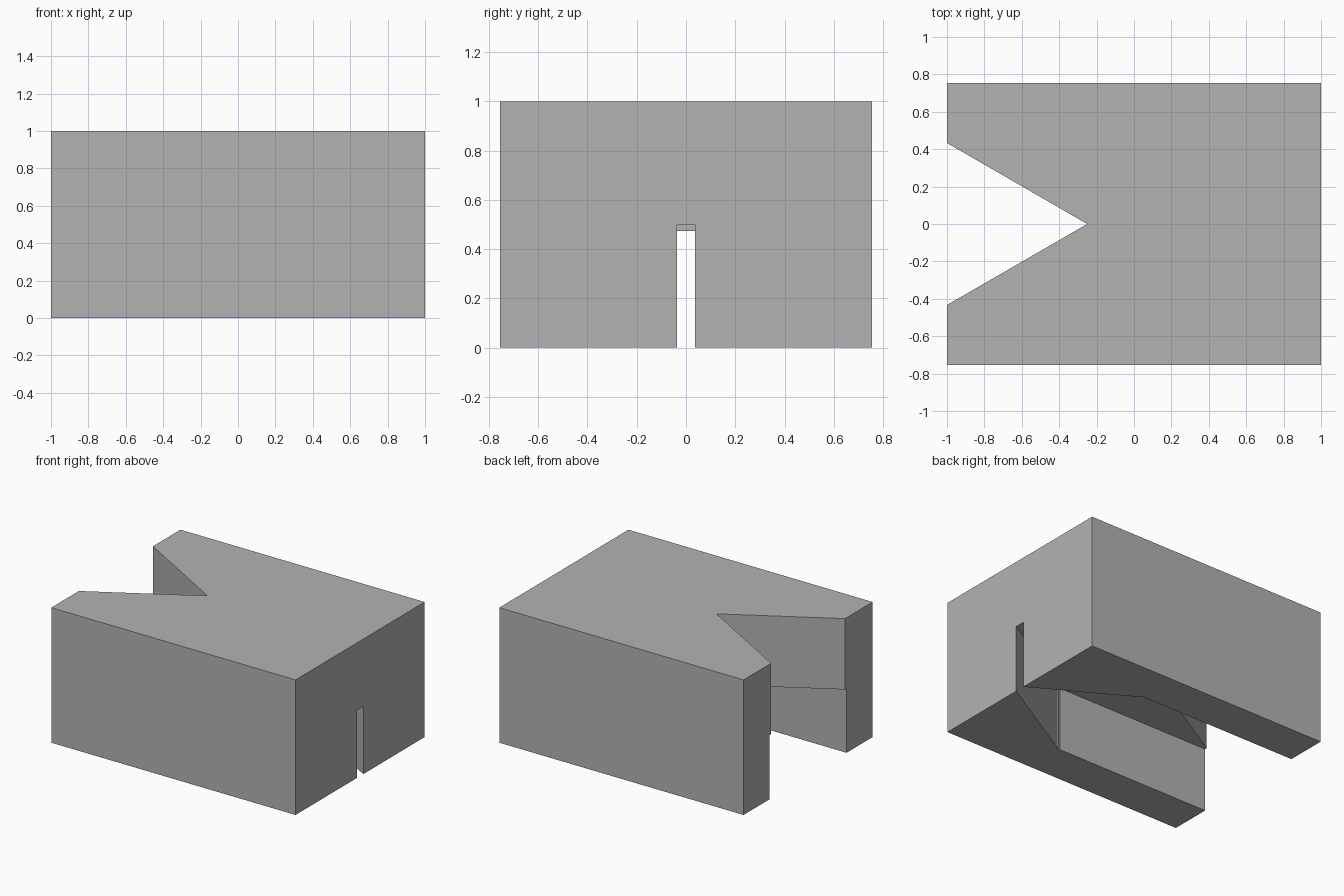
import bpy
import bmesh
import math

cube = bpy.data.objects.get("Cube")
if cube:
    bpy.data.objects.remove(cube, do_unlink=True)

SLOPE = math.tan(math.radians(30))

grey = bpy.data.materials.new("plain_grey")
grey.use_nodes = True
colour = (0.45, 0.45, 0.45, 1)
grey.diffuse_color = colour
grey.node_tree.nodes["Principled BSDF"].inputs["Base Color"].default_value = colour


def prism(name, plan, bottom, top):
    """Extrude a counter-clockwise plan outline straight up."""
    bm = bmesh.new()
    base = bm.faces.new([bm.verts.new((x, y, bottom)) for x, y in plan])
    result = bmesh.ops.extrude_face_region(bm, geom=[base])
    verts = [v for v in result["geom"] if isinstance(v, bmesh.types.BMVert)]
    bmesh.ops.translate(bm, verts=verts, vec=(0, 0, top - bottom))
    bmesh.ops.recalc_face_normals(bm, faces=bm.faces)
    mesh = bpy.data.meshes.new(name)
    bm.to_mesh(mesh)
    bm.free()
    mesh.materials.append(grey)
    obj = bpy.data.objects.new(name, mesh)
    bpy.context.collection.objects.link(obj)
    return obj


def rectangle(x0, x1, half):
    return [(x0, -half), (x1, -half), (x1, half), (x0, half)]


def wedge(tip, base):
    """Triangle from a tip on the centre line to a base across it."""
    half = abs(tip - base) * SLOPE
    return [(tip, 0), (base, half), (base, -half)]


body = prism("block_body", rectangle(-1, 1, 0.755), 0, 1)

# Through notch, underside channel, and funnel narrowing to the end slit
cutters = [
    prism("notch_cutter", wedge(-0.25, -1.2), -0.1, 1.1),
    prism("channel_cutter", rectangle(-1.1, 0.3, 0.45), -0.1, 0.475),
    prism("funnel_cutter", wedge(1.065, 0.27), -0.1, 0.5),
]

bpy.context.view_layer.objects.active = body
for cutter in cutters:
    cutter.hide_render = True
    cut = body.modifiers.new(cutter.name, "BOOLEAN")
    cut.operation = "DIFFERENCE"
    cut.solver = "EXACT"
    cut.object = cutter
    bpy.ops.object.modifier_apply(modifier=cut.name)
    bpy.data.objects.remove(cutter, do_unlink=True)
